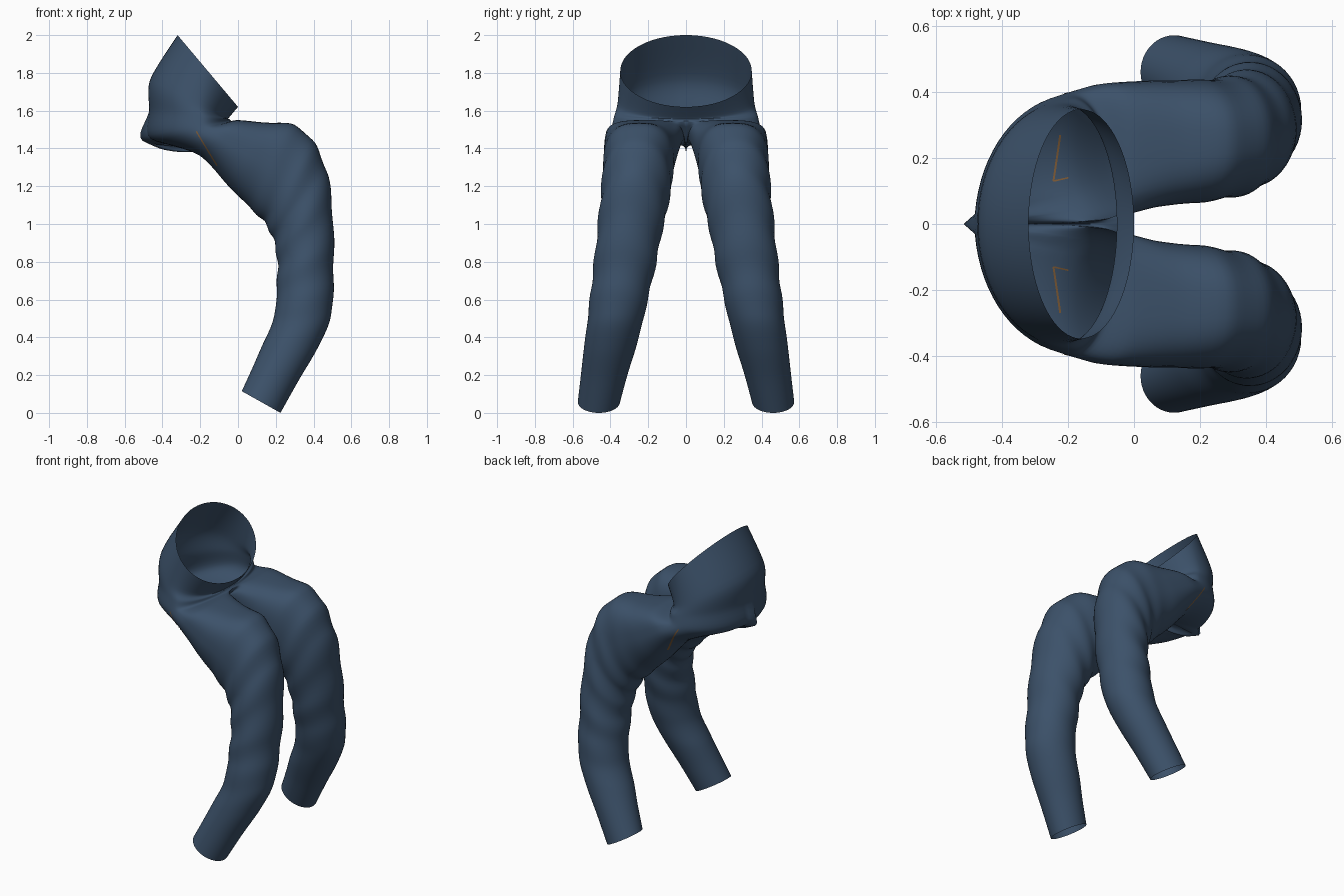
import bpy, bmesh, math
from mathutils import Vector
from mathutils.bvhtree import BVHTree

if "Cube" in bpy.data.objects:
    bpy.data.objects.remove(bpy.data.objects["Cube"])

OUT, INN, SUB = 36, 14, 6      # outer columns, inner columns, steps per section


def material(name, rgb):
    m = bpy.data.materials.new(name)
    m.diffuse_color = (*rgb, 1)
    m.use_nodes = True
    m.node_tree.nodes["Principled BSDF"].inputs["Base Color"].default_value = m.diffuse_color
    return m


denim = material("denim blue", (0.045, 0.083, 0.143))
brown = material("brown trim", (0.22, 0.11, 0.04))

# Hip half rings: front (x, z), back (x, z), centre x, half width
HIPS = [((0.0, 1.62), (-0.32, 2.0), -0.16, 0.348),
        ((-0.05, 1.56), (-0.465, 1.765), -0.21, 0.362),
        ((-0.045, 1.555), (-0.47, 1.60), -0.19, 0.38),
        ((-0.035, 1.545), (-0.465, 1.45), -0.18, 0.395)]

# Leg sections: front (x, z), back (x, z), inner y, outer y, roundness of the front
LEGS = [((0.0, 1.55), (-0.20, 1.36), 0.015, 0.425, 0.66),
        ((0.14, 1.537), (-0.05, 1.20), 0.05, 0.435, 0.72),
        ((0.30, 1.525), (0.06, 1.09), 0.065, 0.437, 0.82),
        ((0.405, 1.425), (0.13, 1.02), 0.078, 0.443, 0.92),
        ((0.47, 1.28), (0.175, 0.95), 0.095, 0.452, 1),
        ((0.50, 1.08), (0.20, 0.87), 0.125, 0.468, 1),
        ((0.507, 0.85), (0.21, 0.77), 0.155, 0.485, 1),
        ((0.505, 0.66), (0.205, 0.65), 0.19, 0.503, 1),
        ((0.49, 0.50), (0.19, 0.50), 0.225, 0.52, 1),
        ((0.42, 0.34), (0.125, 0.35), 0.265, 0.54, 1),
        ((0.32, 0.17), (0.075, 0.235), 0.31, 0.556, 1),
        ((0.225, 0.0), (0.02, 0.115), 0.35, 0.573, 1)]

# Crotch seam from back to front
SEAM = [(-0.505, 1.44), (-0.40, 1.395), (-0.27, 1.38), (-0.14, 1.41), (-0.035, 1.545)]


def hip_ring(front, back, cx, ry):
    pts = []
    for j in range(OUT + 1):
        a = math.pi * j / OUT
        c = math.cos(a)
        x = cx + c * ((front[0] - cx) if c > 0 else (cx - back[0]))
        t = (x - back[0]) / (front[0] - back[0])
        pts.append(Vector((x, ry * math.sin(a), back[1] + t * (front[1] - back[1]))))
    pts[0].y = pts[-1].y = 0
    return pts


def leg_ring(front, back, yin, yout, power):
    pts = []
    for j in range(OUT + INN):
        if j <= OUT:
            a = math.radians(-45 + 270 * j / OUT)
        else:
            a = math.radians(225 + 90 * (j - OUT) / INN)
        c, s = math.cos(a), math.sin(a)
        if c > 0:              # boxier front half on the upper thigh
            c = c ** power
            s = math.copysign(abs(s) ** power, s)
        pts.append(Vector(((front[0] + back[0]) / 2 + (front[0] - back[0]) / 2 * c,
                           (yin + yout) / 2 + (yout - yin) / 2 * s,
                           (front[1] + back[1]) / 2 + (front[1] - back[1]) / 2 * c)))
    return pts


def spline(p, t):
    """Smooth curve through all points of p, at parameter t."""
    i = min(int(t), len(p) - 2)
    f = t - i
    a, b = p[i], p[i + 1]
    ta = 0.42 * (b - p[max(i - 1, 0)])
    tb = 0.42 * (p[min(i + 2, len(p) - 1)] - a)
    return ((2 * f**3 - 3 * f**2 + 1) * a + (f**3 - 2 * f**2 + f) * ta
            + (3 * f**2 - 2 * f**3) * b + (f**3 - f**2) * tb)


rings = [hip_ring(*h) for h in HIPS]
split = len(rings) - 1
seam = [Vector((x, 0, z)) for x, z in SEAM]
rings[split][OUT] = seam[0].copy()
rings[split] += [spline(seam, 4 * k / INN) for k in range(1, INN)]
rings += [leg_ring(*s) for s in LEGS]

# Half of the trousers: hips, then one leg
bm = bmesh.new()
steps = (len(rings) - 1) * SUB
rows = []
for s in range(steps + 1):
    t = s / SUB
    row = [spline([r[j] for r in rings], t) for j in range(OUT + 1)]
    if t <= split:
        row[0].y = row[-1].y = 0
    if t >= split:
        row += [spline([r[j] for r in rings[split:]], t - split)
                for j in range(OUT + 1, OUT + INN)]
        # Cloth folds running diagonally around the knee
        d = t - split
        amp = 0.026 * max(0, min(1, (d - 2.2) / 2, (10 - d) / 2.5))
        mid = sum(row, Vector()) / len(row)
        for j, p in enumerate(row):
            a = 2 * math.pi * j / len(row)
            row[j] = mid + (p - mid) * (1 + amp * math.sin(d * 4.6 + 2 * math.sin(a + 0.6)))
    rows.append([bm.verts.new(p) for p in row])
for r0, r1 in zip(rows, rows[1:]):
    n = OUT + INN if len(r0) > OUT + 1 else OUT
    for j in range(n):
        k = (j + 1) % len(r0)
        bm.faces.new((r0[j], r1[j], r1[k], r0[k]))
bmesh.ops.recalc_face_normals(bm, faces=bm.faces)
tree = BVHTree.FromBMesh(bm)


def finish(name, bm, mat):
    me = bpy.data.meshes.new(name)
    bm.to_mesh(me)
    bm.free()
    me.materials.append(mat)
    for f in me.polygons:
        f.use_smooth = True
    ob = bpy.data.objects.new(name, me)
    bpy.context.collection.objects.link(ob)
    mir = ob.modifiers.new("mirror", 'MIRROR')
    mir.use_axis = (False, True, False)
    mir.use_clip = True
    mir.merge_threshold = 0.0005


def trim(name, start, end, side, ray):
    """Narrow strip laid on the cloth from start to end, found by casting along ray."""
    bm = bmesh.new()
    start, end, side, ray = map(Vector, (start, end, side, ray))
    prev = None
    for k in range(13):
        p = start.lerp(end, k / 12)
        pair = []
        for off in (-1, 1):
            hit, nor, _, _ = tree.ray_cast(p + side * off, ray)
            if hit and hit.y > 0.05:
                if nor.dot(ray) > 0:
                    nor = -nor
                pair.append(bm.verts.new(hit + nor * 0.002))
        if len(pair) == 2:
            if prev:
                bm.faces.new((prev[0], prev[1], pair[1], pair[0]))
            prev = pair
        else:
            prev = None
    finish(name, bm, brown)


finish("trousers", bm, denim)

# Pocket trim on the back of each thigh, and its edges inside the seat
trim("pocket_trim", (-0.22, 2, 1.49), (-0.11, 2, 1.31), (0.003, 0, 0.0015), (0, -1, 0))
trim("pocket_inner_edge", (-0.245, 0.13, 1.5), (-0.225, 0.27, 1.5), (0.003, 0, 0), (0, 0, -1))
trim("pocket_lower_edge", (-0.245, 0.13, 1.5), (-0.2, 0.14, 1.5), (0, 0.0025, 0), (0, 0, -1))
